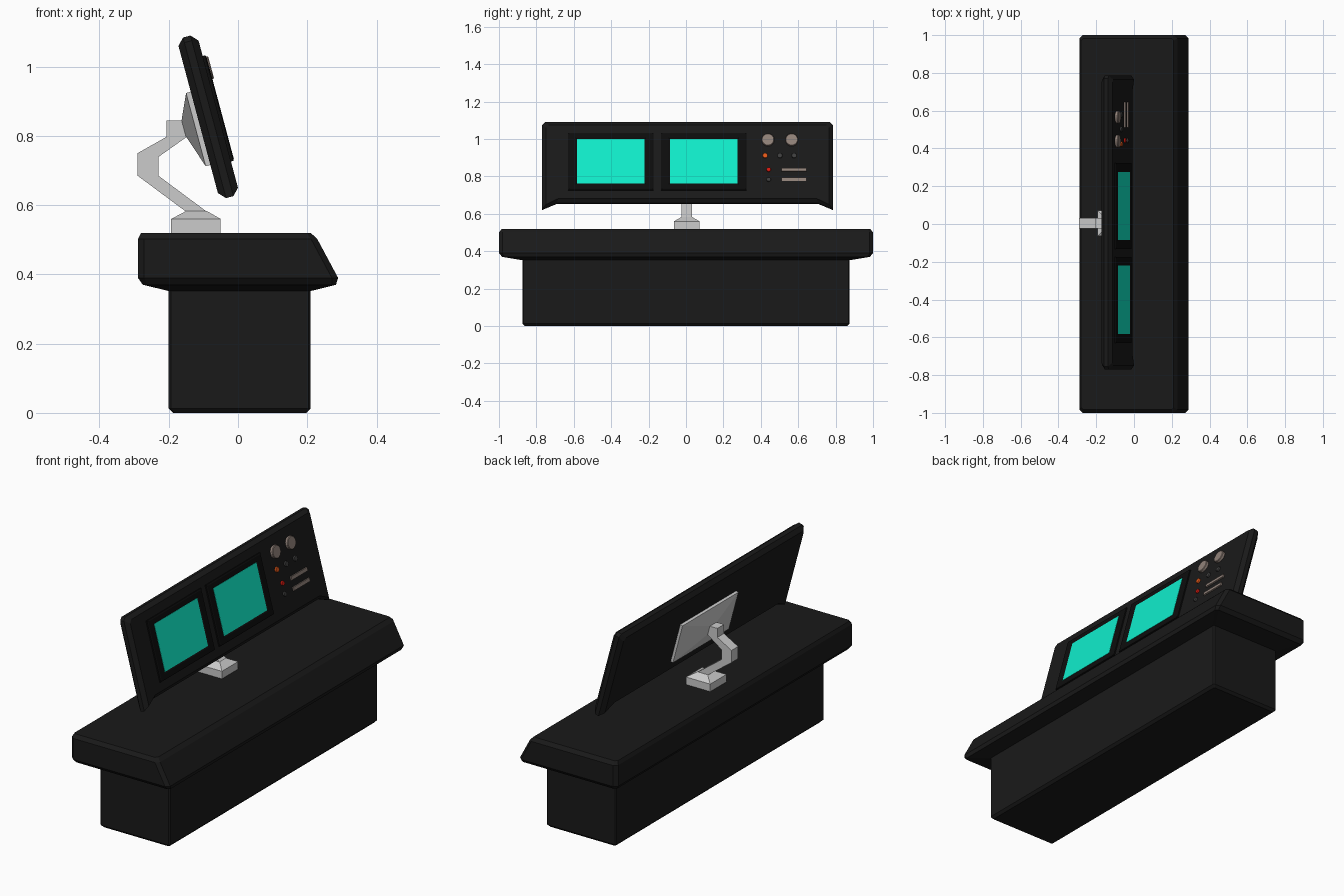
import bpy, bmesh, math
from mathutils import Matrix, Vector

if "Cube" in bpy.data.objects:
    bpy.data.objects.remove(bpy.data.objects["Cube"])


def material(name, rgb):
    m = bpy.data.materials.new(name)
    m.diffuse_color = (*rgb, 1)
    m.use_nodes = True
    m.node_tree.nodes["Principled BSDF"].inputs["Base Color"].default_value = m.diffuse_color
    return m


BLACK = material("black_body", (0.01, 0.01, 0.01))
BEZEL = material("bezel_black", (0.004, 0.004, 0.004))
SCREEN = material("screen_teal", (0.005, 0.85, 0.6))
TAUPE = material("control_taupe", (0.28, 0.22, 0.19))
ORANGE = material("light_orange", (0.8, 0.1, 0.01))
RED = material("light_red", (0.7, 0.01, 0.005))
DARK = material("button_grey", (0.05, 0.05, 0.05))

# Tilted panel frame: local x = world y, local y = up the panel, local z = out of it
T = math.radians(15)
S, C = math.sin(T), math.cos(T)
PANEL = Matrix(((0, -S, C, -0.086), (1, 0, 0, 0.008), (0, C, S, 0.855), (0, 0, 0, 1)))


def loft(name, rings, mat=None, matrix=None):
    """Skin equal-length rings of points and cap both ends."""
    bm = bmesh.new()
    vs = [[bm.verts.new(p) for p in r] for r in rings]
    n = len(rings[0])
    for a, b in zip(vs, vs[1:]):
        for i in range(n):
            j = (i + 1) % n
            bm.faces.new((a[i], a[j], b[j], b[i]))
    bm.faces.new(vs[0][::-1])
    bm.faces.new(vs[-1])
    bmesh.ops.recalc_face_normals(bm, faces=bm.faces)
    me = bpy.data.meshes.new(name)
    bm.to_mesh(me)
    bm.free()
    ob = bpy.data.objects.new(name, me)
    bpy.context.collection.objects.link(ob)
    if mat:
        me.materials.append(mat)
    if matrix:
        ob.matrix_world = matrix
    return ob


def rect(x0, x1, y0, y1, z, c=0.0):
    """Rectangle ring, with cut corners when c > 0."""
    if c == 0:
        return [(x0, y0, z), (x1, y0, z), (x1, y1, z), (x0, y1, z)]
    return [(x0 + c, y0, z), (x1 - c, y0, z), (x1, y0 + c, z), (x1, y1 - c, z),
            (x1 - c, y1, z), (x0 + c, y1, z), (x0, y1 - c, z), (x0, y0 + c, z)]


def circle(x, y, r, z, n=16):
    return [(x + r * math.cos(2 * math.pi * i / n), y + r * math.sin(2 * math.pi * i / n), z)
            for i in range(n)]


def up(z):
    """World height to distance along the panel face."""
    return (z - 0.864) / C


# Pedestal
loft("pedestal", [rect(-0.187, 0.198, -0.863, 0.863, 0, 0.006),
                  rect(-0.2, 0.21, -0.875, 0.875, 0.013, 0.006),
                  rect(-0.2, 0.21, -0.875, 0.875, 0.37, 0.006)], BLACK)

# Desk top with sloping front edge
loft("desk_top", [rect(-0.2, 0.21, -0.875, 0.875, 0.352, 0.006),
                  rect(-0.275, 0.283, -0.983, 0.983, 0.37, 0.012),
                  rect(-0.289, 0.289, -1, 1, 0.39, 0.018),
                  rect(-0.289, 0.229, -1, 1, 0.502, 0.018),
                  rect(-0.28, 0.21, -0.983, 0.983, 0.52, 0.012)], BLACK)

# Stand foot and bent arm
YC = 0.004
loft("stand_foot", [rect(-0.193, -0.05, YC - 0.068, YC + 0.068, 0.515),
                    rect(-0.193, -0.05, YC - 0.068, YC + 0.068, 0.56),
                    rect(-0.15, -0.09, YC - 0.028, YC + 0.028, 0.583)])
arm = [(-0.207, 0.845), (-0.207, 0.797), (-0.29, 0.75), (-0.29, 0.685), (-0.15, 0.581),
       (-0.09, 0.581), (-0.23, 0.685), (-0.23, 0.739), (-0.148, 0.797), (-0.16, 0.845)]
loft("stand_arm", [[(x, y, z) for x, z in arm] for y in (YC - 0.028, YC + 0.028)])

# Mounting plate narrowing toward the arm
loft("mount_plate", [rect(-0.235, 0.235, -0.136, 0.083, -0.028),
                     rect(-0.235, 0.235, -0.136, 0.083, -0.044),
                     rect(-0.032, 0.024, -0.037, 0.01, -0.077)], None, PANEL)


# Display panel with a shallow notch along its lower edge
def outline(i, n):
    w, h = 0.777 - i, 0.24 - i
    half = [(0.70 - i * 0.5, -0.207 + i), (w, -h), (w, h - 0.015), (w - 0.015, h)]
    return [(x, y, n) for x, y in half] + [(-x, y, n) for x, y in half[::-1]]


loft("display_panel", [outline(0.02, -0.03), outline(0, -0.011),
                       outline(0, 0.011), outline(0.02, 0.03)], BLACK, PANEL)

# Two screens in raised bezels
b0, b1, s0, s1 = up(0.727), up(1.032), up(0.762), up(1.0)
for side, x in (("left", -0.41), ("right", 0.087)):
    loft(side + "_bezel", [rect(x - 0.228, x + 0.228, b0, b1, 0.028),
                           rect(x - 0.228, x + 0.228, b0, b1, 0.037),
                           rect(x - 0.222, x + 0.222, b0 + 0.006, b1 - 0.006, 0.04),
                           rect(x - 0.188, x + 0.188, s0 - 0.006, s1 + 0.006, 0.04),
                           rect(x - 0.182, x + 0.182, s0, s1, 0.037)], BEZEL, PANEL)
    loft(side + "_screen", [rect(x - 0.181, x + 0.181, s0, s1, 0.0365),
                            rect(x - 0.181, x + 0.181, s0, s1, 0.0385)], SCREEN, PANEL)

# Round dials and buttons: name, y, z, radius, height, material
for name, y, z, r, h, mat in (("dial_1", 0.438, 0.995, 0.034, 0.045, TAUPE),
                              ("dial_2", 0.565, 0.995, 0.034, 0.045, TAUPE),
                              ("orange_light", 0.423, 0.912, 0.014, 0.038, ORANGE),
                              ("button_1", 0.502, 0.912, 0.014, 0.038, DARK),
                              ("button_2", 0.578, 0.912, 0.014, 0.038, DARK),
                              ("red_light", 0.442, 0.837, 0.012, 0.038, RED),
                              ("button_3", 0.442, 0.784, 0.012, 0.038, DARK)):
    loft(name, [circle(y - 0.008, up(z), r, 0.028), circle(y - 0.008, up(z), r, h - 0.003),
                circle(y - 0.008, up(z), r * 0.92, h)], mat, PANEL)

# Slider bars
for i, z in enumerate((0.836, 0.784)):
    v = up(z)
    loft(f"slider_{i + 1}", [rect(0.502, 0.637, v - 0.009, v + 0.009, h)
                             for h in (0.028, 0.038)], TAUPE, PANEL)
